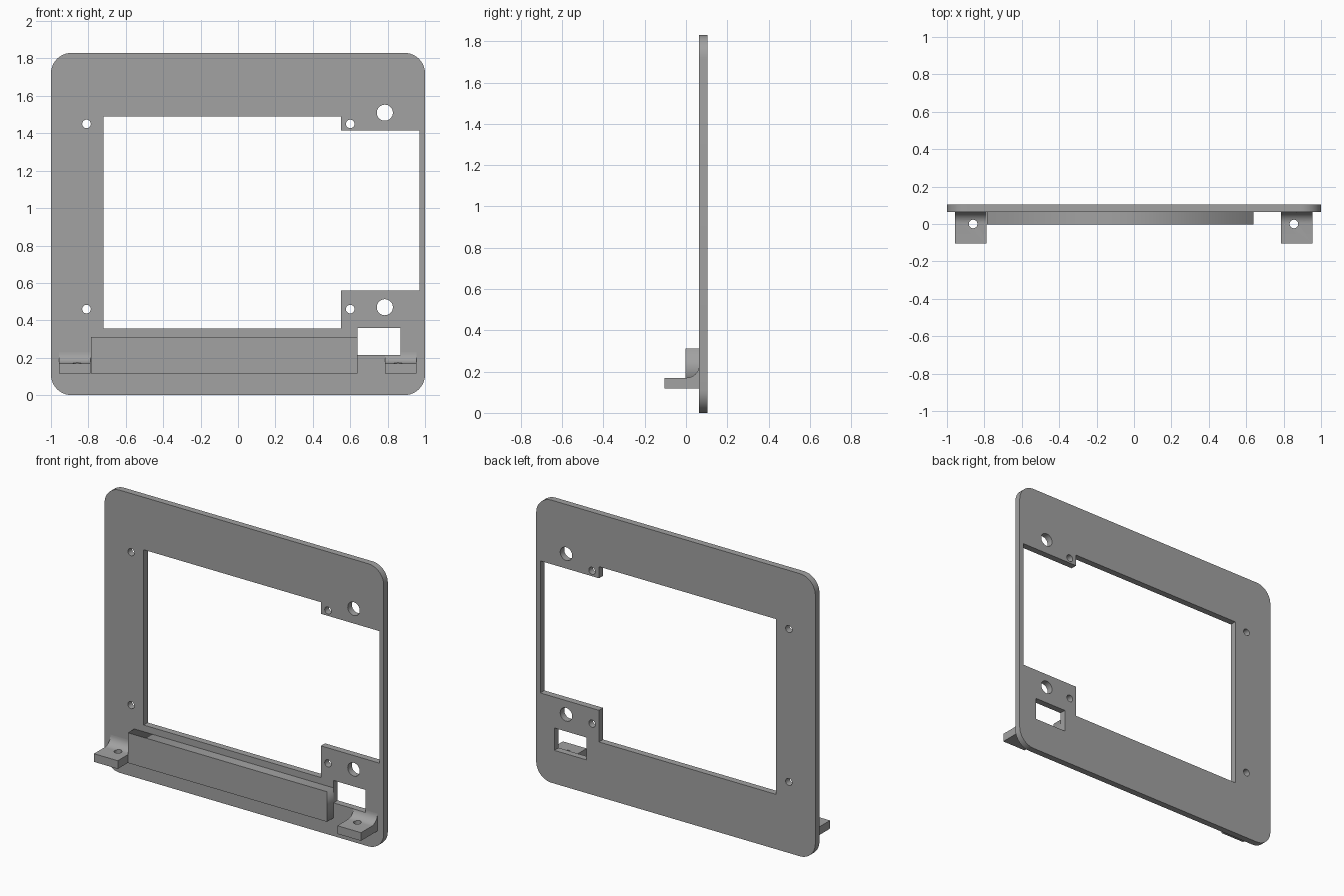
import bpy, bmesh
from math import pi, sin, cos
from mathutils import Matrix, Vector

cube = bpy.data.objects.get("Cube")
if cube:
    bpy.data.objects.remove(cube)

grey = bpy.data.materials.new("plain grey")
grey.use_nodes = True
colour = (0.36, 0.36, 0.36, 1)
grey.diffuse_color = colour
grey.node_tree.nodes["Principled BSDF"].inputs["Base Color"].default_value = colour

# Local profile axes mapped onto the world
FRONT = Matrix.Rotation(pi / 2, 4, 'X')                                   # profile in xz
SIDE = Matrix(((0, 0, 1, 0), (1, 0, 0, 0), (0, 1, 0, 0), (0, 0, 0, 1)))   # profile in yz
FLAT = Matrix.Identity(4)                                                 # profile in xy


def arc(cx, cy, r, start, end, steps):
    angles = [start + (end - start) * i / steps for i in range(steps + 1)]
    return [(cx + r * cos(a), cy + r * sin(a)) for a in angles]


def circle(cx, cy, r):
    return arc(cx, cy, r, 0, 2 * pi, 32)[:-1]


def rect(x0, x1, y0, y1):
    return [(x0, y0), (x1, y0), (x1, y1), (x0, y1)]


def rounded_rect(x0, x1, y0, y1, r):
    corners = [(x1 - r, y1 - r), (x0 + r, y1 - r), (x0 + r, y0 + r), (x1 - r, y0 + r)]
    return [p for i, (cx, cy) in enumerate(corners)
            for p in arc(cx, cy, r, i * pi / 2, (i + 1) * pi / 2, 10)]


def extrude(name, loops, depth, frame, centre):
    """Extrude an outline (first loop) with holes (other loops) into a solid."""
    curve = bpy.data.curves.new(name, 'CURVE')
    curve.dimensions, curve.fill_mode = '2D', 'BOTH'
    curve.extrude = depth / 2
    for loop in loops:
        spline = curve.splines.new('POLY')
        spline.points.add(len(loop) - 1)
        spline.use_cyclic_u = True
        for point, (x, y) in zip(spline.points, loop):
            point.co = (x, y, 0, 1)
    temp = bpy.data.objects.new(name, curve)
    bpy.context.collection.objects.link(temp)
    mesh = bpy.data.meshes.new_from_object(
        temp.evaluated_get(bpy.context.evaluated_depsgraph_get()))
    bpy.data.objects.remove(temp)
    mesh.transform(Matrix.Translation(Vector(centre)) @ frame)
    bm = bmesh.new()
    bm.from_mesh(mesh)
    bmesh.ops.remove_doubles(bm, verts=bm.verts, dist=1e-5)
    bmesh.ops.recalc_face_normals(bm, faces=bm.faces)
    bm.to_mesh(mesh)
    bm.free()
    mesh.materials.clear()
    mesh.materials.append(grey)
    obj = bpy.data.objects.new(name, mesh)
    bpy.context.collection.objects.link(obj)
    return obj


def cut(obj, cutter):
    mod = obj.modifiers.new("cut", 'BOOLEAN')
    mod.operation, mod.solver, mod.object = 'DIFFERENCE', 'EXACT', cutter
    cutter.hide_render = True
    cutter.hide_set(True)
    bpy.context.view_layer.objects.active = obj
    bpy.ops.object.modifier_apply(modifier=mod.name)
    bpy.data.objects.remove(cutter)


def smooth(obj):
    bpy.ops.object.select_all(action='DESELECT')
    obj.select_set(True)
    bpy.context.view_layer.objects.active = obj
    bpy.ops.object.shade_smooth_by_angle(angle=pi / 6)


FACE, BACK = 0.063, 0.105
MIDDLE = (FACE + BACK) / 2

# Frame plate with its stepped window, cable slot and screw holes
window = [(-0.72, 0.355), (0.55, 0.355), (0.55, 0.56), (0.97, 0.56),
          (0.97, 1.415), (0.55, 1.415), (0.55, 1.49), (-0.72, 1.49)]
slot = rect(0.64, 0.87, 0.215, 0.36)
holes = [circle(x, z, 0.023) for x in (-0.81, 0.6) for z in (0.46, 1.45)]
holes += [circle(0.785, z, 0.043) for z in (0.47, 1.51)]
plate = extrude("frame_plate", [rounded_rect(-1, 1, 0, 1.83, 0.11), window, slot] + holes,
                BACK - FACE, FRONT, (0, MIDDLE, 0))
smooth(plate)

# Ledge bar across the lower front
extrude("ledge_bar", [rect(-0.787, 0.64, 0.117, 0.312)], FACE + 0.003, FRONT,
        (0, (FACE - 0.003) / 2, 0))

# Mounting tabs with a fillet to the plate and a vertical screw hole
TOP, R = 0.17, 0.06
tab_profile = [(FACE, 0.117), (-0.105, 0.117), (-0.105, TOP)]
tab_profile += arc(FACE - R, TOP + R, R, -pi / 2, 0, 10)
for name, x in (("right_tab", -0.873), ("left_tab", 0.87)):
    tab = extrude(name, [tab_profile], 0.17, SIDE, (x, 0, 0))
    hole_x = x + 0.013 if x < 0 else x - 0.015
    cut(tab, extrude("hole_cutter", [circle(hole_x, 0, 0.023)], 0.4, FLAT, (0, 0, 0.15)))
    if x > 0:
        cut(tab, extrude("slot_cutter", [slot], 0.4, FRONT, (0, 0, 0)))
    smooth(tab)
